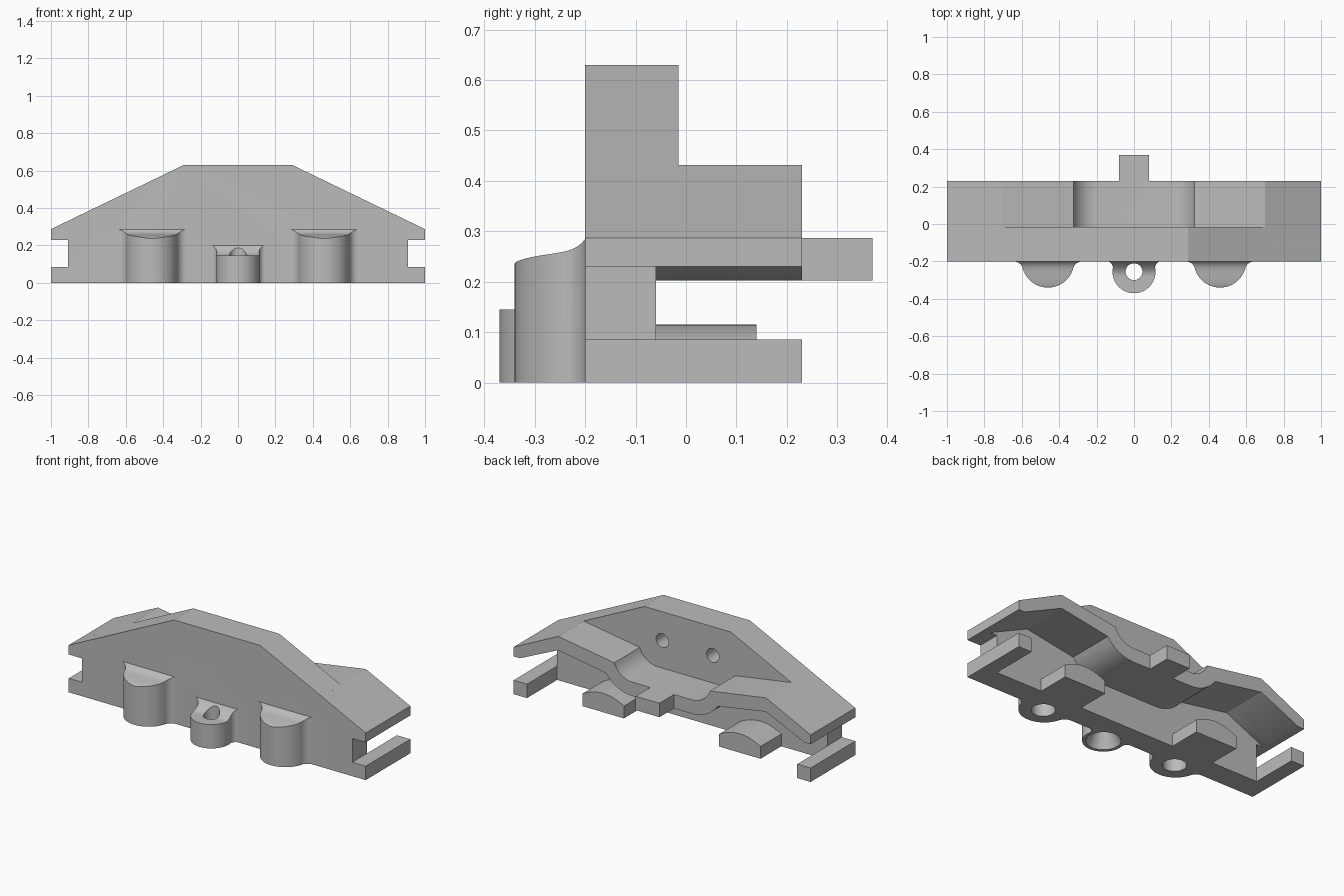
import bpy, bmesh, math

cube = bpy.data.objects.get("Cube")
if cube:
    bpy.data.objects.remove(cube, do_unlink=True)

grey = bpy.data.materials.new("plain grey")
grey.use_nodes = True
colour = (0.5, 0.5, 0.5, 1)
grey.diffuse_color = colour
grey.node_tree.nodes["Principled BSDF"].inputs["Base Color"].default_value = colour


def finish(name, bm):
    bmesh.ops.recalc_face_normals(bm, faces=bm.faces)
    mesh = bpy.data.meshes.new(name)
    bm.to_mesh(mesh)
    bm.free()
    mesh.materials.append(grey)
    ob = bpy.data.objects.new(name, mesh)
    bpy.context.collection.objects.link(ob)
    return ob


def loft(name, rings):
    """Skin equal-sized rings of points and cap both ends."""
    bm = bmesh.new()
    rows = [[bm.verts.new(p) for p in ring] for ring in rings]
    n = len(rows[0])
    for a, b in zip(rows, rows[1:]):
        for i in range(n):
            j = (i + 1) % n
            bm.faces.new((a[i], a[j], b[j], b[i]))
    bm.faces.new(rows[0])
    bm.faces.new(rows[-1])
    return finish(name, bm)


def extrude(name, profile, y0, y1):
    return loft(name, [[(x, y, z) for x, z in profile] for y in (y0, y1)])


def mirrored(half):
    return half + [(-x, z) for x, z in reversed(half)]


def box(name, x0, x1, y0, y1, z0, z1):
    return extrude(name, [(x0, z0), (x1, z0), (x1, z1), (x0, z1)], y0, y1)


def lathe(name, x, y, sections, axis="z"):
    """Round cutter from (height, radius) sections."""
    rings = []
    for h, r in sections:
        ring = []
        for i in range(40):
            a = math.tau * i / 40
            u, v = r * math.cos(a), r * math.sin(a)
            ring.append((x + u, y + v, h) if axis == "z" else (x + u, h, y + v))
        rings.append(ring)
    return loft(name, rings)


def boss(name, x, cy, r, f, top):
    """Rounded lug blended into the front wall by fillets of radius f."""
    wall = -0.2
    yf = wall - f
    xf = math.sqrt((r + f) ** 2 - (cy - yf) ** 2)
    touch = math.atan2(yf - cy, xf)
    pts = []
    for i in range(1, 21):
        a = -math.pi / 2 + (touch + math.pi / 2) * i / 20
        pts.append((r * math.cos(a), cy + r * math.sin(a)))
    start = touch + math.pi
    for i in range(1, 11):
        a = start + (math.pi / 2 - start) * i / 10
        pts.append((xf + f * math.cos(a), yf + f * math.sin(a)))
    pts.append((xf, wall + 0.04))
    rings = []
    for w, y in pts:
        z = top(min(y, wall))
        rings.append([(x - w, y, 0), (x + w, y, 0), (x + w, y, z), (x - w, y, z)])
    return loft(name, rings)


def combine(body, others, operation):
    bpy.context.view_layer.objects.active = body
    for ob in others:
        mod = body.modifiers.new("join", "BOOLEAN")
        mod.operation = operation
        mod.solver = "EXACT"
        mod.object = ob
        bpy.ops.object.modifier_apply(modifier=mod.name)
        bpy.data.objects.remove(ob, do_unlink=True)


# Front wall with end notches
peak, eave, lip = (0.29, 0.63), (1, 0.287), (1, 0.23)
body = extrude("front_wall", mirrored(
    [peak, eave, lip, (0.91, 0.23), (0.91, 0.085), (1, 0.085), (1, 0)]), -0.2, -0.06)


# Roof section: dipped middle, curved shoulders, sloping wings
def dip(radius, end):
    return [(0.2 + radius * math.sin(math.radians(end * i / 10)),
             0.417 - radius * math.cos(math.radians(end * i / 10))) for i in range(11)]


underside = [lip, (0.957, 0.23), (0.7, 0.348)] + dip(0.215, 55)[::-1]
roof_half = dip(0.13, 70) + [(0.7, 0.432), eave] + underside

parts = [
    extrude("upper_panel", mirrored([peak, eave] + underside), -0.1, -0.015),
    extrude("roof", mirrored(roof_half), -0.1, 0.23),
    box("rear_tab", -0.08, 0.08, 0.1, 0.37, 0.202, 0.287),
]

# Bars, arched feet and side bosses on both sides
for s in (-1, 1):
    parts.append(box("end_bar", min(s, s * 0.91), max(s, s * 0.91), -0.1, 0.23, 0, 0.085))
    arch = [(s * 0.46 - 0.14, 0), (s * 0.46 + 0.14, 0)]
    for i in range(17):
        u = 1 - i / 8
        arch.append((s * 0.46 + 0.14 * u, 0.075 + 0.04 * (1 - u * u)))
    parts.append(extrude("arched_foot", arch, -0.1, 0.14))


def side_top(y):
    t = max(0, (y + 0.34) / 0.14)
    return 0.235 + 0.028 * math.sqrt(t) + 0.022 * t ** 8


def middle_top(y):
    t = max(0, (y + 0.28) / 0.08)
    return 0.145 + 0.055 * t * t


for s in (-1, 1):
    parts.append(boss("side_boss", s * 0.46, -0.2, 0.14, 0.05, side_top))
parts.append(boss("middle_boss", 0, -0.255, 0.115, 0.032, middle_top))
combine(body, parts, "UNION")

# Screw holes
holes = [lathe("middle_hole", 0, -0.255, [(-0.01, 0.1), (0.1, 0.045), (0.3, 0.045)])]
for s in (-1, 1):
    holes.append(lathe("boss_hole", s * 0.46, -0.21, [(-0.01, 0.065), (0.17, 0.065)]))
    holes.append(lathe("panel_hole", s * 0.17, 0.455, [(-0.12, 0.042), (0.02, 0.042)], "y"))
combine(body, holes, "DIFFERENCE")

body.name = "notched_bracket"
bpy.ops.object.select_all(action="DESELECT")
body.select_set(True)
bpy.context.view_layer.objects.active = body
bpy.ops.object.shade_smooth_by_angle(angle=math.radians(25))
